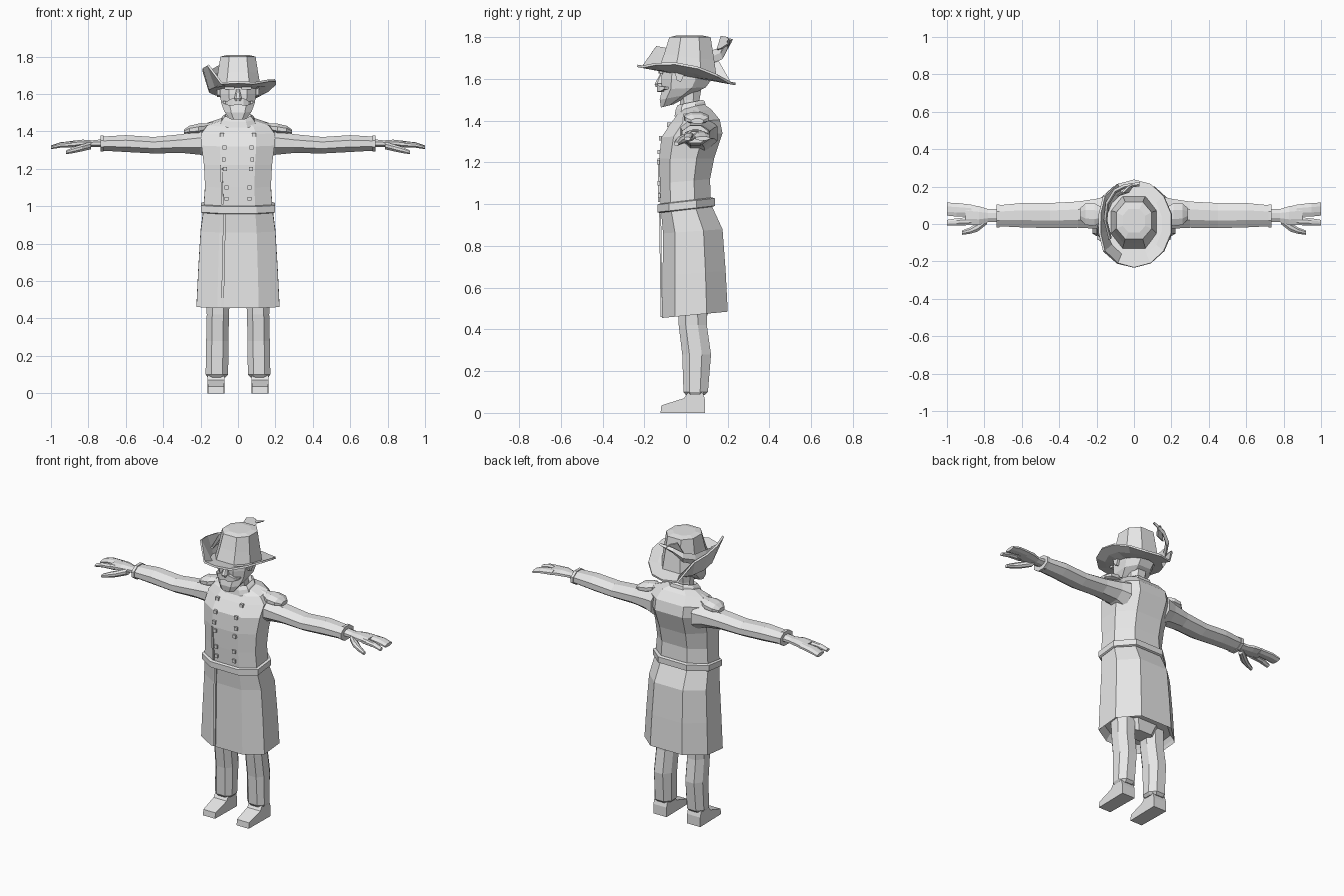
import bpy, bmesh, math
from mathutils import Vector

grey = bpy.data.materials.new("plain grey")
grey.diffuse_color = (0.8, 0.8, 0.8, 1)


def finish(name, bm):
    bmesh.ops.recalc_face_normals(bm, faces=bm.faces)
    me = bpy.data.meshes.new(name)
    bm.to_mesh(me)
    bm.free()
    me.materials.append(grey)
    ob = bpy.data.objects.new(name, me)
    bpy.context.collection.objects.link(ob)
    return ob


def loft(name, rings, caps=True):
    bm = bmesh.new()
    vs = [[bm.verts.new(p) for p in r] for r in rings]
    n = len(vs[0])
    for a, b in zip(vs, vs[1:]):
        for i in range(n):
            j = (i + 1) % n
            bm.faces.new((a[i], a[j], b[j], b[i]))
    if caps:
        bm.faces.new(vs[0][::-1])
        bm.faces.new(vs[-1])
    return finish(name, bm)


def level(z, w, yf, yb, rise=0.0, cx=0.0, flat=0.5, s0=0.2, s1=0.68):
    """Eight-sided horizontal section; rise lifts its back edge."""
    d = yb - yf
    pts = [(-w * flat, 0), (w * flat, 0), (w, s0), (w, s1),
           (w * flat, 1), (-w * flat, 1), (-w, s1), (-w, s0)]
    return [Vector((cx + x, yf + t * d, z + rise * t)) for x, t in pts]


def across(x, y0, y1, z0, z1, c=0.3):
    """Eight-sided section of a limb running sideways."""
    pts = [(c, 0), (1 - c, 0), (1, c), (1, 1 - c), (1 - c, 1), (c, 1), (0, 1 - c), (0, c)]
    return [Vector((x, y0 + (y1 - y0) * a, z0 + (z1 - z0) * b)) for a, b in pts]


def plate(name, pts, t):
    """Thin sheet from an outline, thickened."""
    bm = bmesh.new()
    bm.faces.new([bm.verts.new(p) for p in pts])
    ob = finish(name, bm)
    m = ob.modifiers.new("thickness", 'SOLIDIFY')
    m.thickness, m.offset = t, 0
    return ob


def box(name, c, s):
    bm = bmesh.new()
    bmesh.ops.create_cube(bm, size=1)
    for v in bm.verts:
        v.co = Vector((v.co.x * s[0] + c[0], v.co.y * s[1] + c[1], v.co.z * s[2] + c[2]))
    return finish(name, bm)


# Coat: hollow lip at the hem, skirt, waist, chest, shoulders
loft("coat", [
    level(0.50, 0.20, -0.09, 0.17, 0.03),
    level(0.475, 0.215, -0.105, 0.19, 0.03),
    level(0.455, 0.222, -0.115, 0.20, 0.03),
    level(0.66, 0.212, -0.112, 0.19, 0.02),
    level(0.86, 0.20, -0.11, 0.175, 0.02),
    level(0.97, 0.185, -0.12, 0.12, 0.03),
    level(1.10, 0.176, -0.125, 0.115, 0.02),
    level(1.22, 0.182, -0.128, 0.135),
    level(1.32, 0.195, -0.118, 0.175, 0.02),
    level(1.385, 0.195, -0.075, 0.162, 0.02, s0=0.25),
    level(1.425, 0.165, -0.045, 0.12, 0.03),
    level(1.45, 0.09, -0.03, 0.085, 0.03)])

# Belt
loft("belt", [
    level(0.958, 0.19, -0.128, 0.13, 0.03),
    level(0.962, 0.197, -0.137, 0.138, 0.03),
    level(0.998, 0.197, -0.137, 0.138, 0.03),
    level(1.002, 0.185, -0.126, 0.125, 0.03)])

# Overlapping front edge of the coat
plate("skirt_overlap", [(-0.09, -0.117, 0.46), (-0.076, -0.117, 0.46),
                        (-0.065, -0.124, 0.96), (-0.079, -0.124, 0.96)], 0.009)
plate("chest_overlap", [(-0.088, -0.128, 1.01), (-0.077, -0.129, 1.01),
                        (-0.085, -0.131, 1.22), (-0.095, -0.131, 1.22)], 0.009)

# Two columns of buttons
for z, x, y in [(1.38, 0.085, -0.082), (1.315, 0.072, -0.121), (1.25, 0.076, -0.127),
                (1.20, 0.07, -0.129), (1.10, 0.062, -0.127), (1.04, 0.062, -0.125)]:
    for s in (-1, 1):
        box("button", (s * x, y, z), (0.021, 0.018, 0.021))

# Collar and neck
loft("collar", [level(1.42, 0.10, -0.055, 0.10, 0.03), level(1.452, 0.085, -0.05, 0.09, 0.04),
                level(1.475, 0.07, -0.04, 0.08, 0.025), level(1.46, 0.055, -0.025, 0.065, 0.02)])
loft("neck", [level(1.42, 0.052, -0.025, 0.07), level(1.50, 0.05, -0.03, 0.065),
              level(1.56, 0.055, -0.04, 0.075)])

# Head
loft("head", [
    level(1.463, 0.045, -0.12, -0.06, 0.015),
    level(1.50, 0.073, -0.126, 0.035, 0.03),
    level(1.55, 0.09, -0.115, 0.095, 0.01),
    level(1.60, 0.097, -0.118, 0.125),
    level(1.68, 0.097, -0.11, 0.12, -0.02)])
loft("nose", [level(1.562, 0.017, -0.145, -0.10), level(1.575, 0.02, -0.15, -0.10),
              level(1.625, 0.009, -0.124, -0.10)])
for s in (-1, 1):
    loft("ear", [[Vector((s * x, y, z)) for y, z in
                  [(-0.055, 1.64), (-0.045, 1.595), (-0.025, 1.585), (-0.005, 1.63), (-0.01, 1.66), (-0.05, 1.66)]]
                 for x in (0.08, 0.112)])
    plate("eyebrow", [(s * 0.018, -0.123, 1.625), (s * 0.07, -0.119, 1.625),
                      (s * 0.072, -0.119, 1.637), (s * 0.018, -0.123, 1.64)], 0.018)
    # Moustache half
    loft("moustache", [[Vector((s * x, y, z)) for y, z in
                        [(-0.105, z0), (-0.105 - d, z0), (-0.105 - d, z1), (-0.105, z1)]]
                       for x, z0, z1, d in [(0, 1.545, 1.57, 0.035), (0.03, 1.538, 1.578, 0.035),
                                            (0.055, 1.54, 1.563, 0.02), (0.08, 1.552, 1.562, -0.02)]])

# Hat brim: tilted, one side folded up
N = 14
rings = []
for k, (rx, ry, cy) in enumerate([(0.10, 0.125, 0.01), (0.155, 0.18, 0.0), (0.205, 0.235, 0.002)]):
    ring = []
    for i in range(N):
        a = 2 * math.pi * (i + 0.5) / N
        x, y = rx * math.cos(a), cy + ry * math.sin(a)
        z = 1.663 - 0.185 * (y + 0.235) + 0.5 * max(0, x - 0.11)
        if k == 2 and x < -0.10:
            z += min(0.11, (-x - 0.10) * 1.8)
            x = max(x, -0.183)
        ring.append(Vector((x, y, z)))
    rings.append(ring)
brim = loft("hat_brim", rings, caps=False)
m = brim.modifiers.new("thickness", 'SOLIDIFY')
m.thickness, m.offset = 0.012, 0

# Hat crown and band
loft("hat_crown", [level(1.65, 0.122, -0.13, 0.148, -0.05, s0=0.28, s1=0.72),
                   level(1.72, 0.108, -0.105, 0.135, -0.03, s0=0.28, s1=0.72),
                   level(1.80, 0.094, -0.08, 0.118, 0.0, s0=0.28, s1=0.72),
                   level(1.808, 0.06, -0.045, 0.08, 0.0, s0=0.28, s1=0.72)])

# Feather curling round the side to the back
path = [(-0.125, -0.08, 1.69, 0.02), (-0.15, 0.02, 1.70, 0.055), (-0.14, 0.11, 1.70, 0.065),
        (-0.10, 0.175, 1.725, 0.06), (-0.05, 0.20, 1.765, 0.035), (0.03, 0.212, 1.79, 0.008)]
loft("feather", [[Vector((x, y, z - h / 2)), Vector((x * 1.08, y * 1.06, z)),
                  Vector((x, y, z + h / 2)), Vector((x * 0.95, y * 0.95, z))]
                 for x, y, z, h in path])
plate("feather_tip", [(-0.09, 0.15, 1.74), (-0.03, 0.17, 1.745), (0.0, 0.215, 1.775),
                      (-0.03, 0.20, 1.80), (-0.06, 0.17, 1.805)], 0.009)

for s in (-1, 1):
    # Sleeve
    loft("sleeve", [across(s * x, *r) for x, *r in [
        (0.14, -0.05, 0.15, 1.25, 1.425), (0.20, -0.025, 0.135, 1.275, 1.405),
        (0.30, -0.02, 0.12, 1.285, 1.385), (0.45, -0.022, 0.112, 1.282, 1.37),
        (0.60, -0.018, 0.112, 1.29, 1.38), (0.725, -0.012, 0.10, 1.297, 1.372)]])
    loft("cuff", [across(s * x, -0.018, 0.105, 1.292, 1.378) for x in (0.718, 0.736)])
    # Hand
    loft("palm", [across(s * x, *r) for x, *r in [
        (0.71, 0.01, 0.08, 1.315, 1.36), (0.78, 0.01, 0.08, 1.318, 1.352),
        (0.83, -0.005, 0.095, 1.318, 1.356), (0.90, -0.005, 0.105, 1.318, 1.348)]])
    loft("fingers", [across(s * x, *r) for x, *r in [
        (0.87, 0.04, 0.103, 1.318, 1.35), (0.95, 0.04, 0.113, 1.313, 1.342),
        (1.0, 0.045, 0.114, 1.305, 1.325)]])
    loft("index_finger", [across(s * x, *r) for x, *r in [
        (0.87, -0.006, 0.038, 1.316, 1.348), (0.95, -0.008, 0.03, 1.313, 1.34),
        (1.0, -0.008, 0.022, 1.305, 1.322)]])
    loft("thumb", [across(s * x, *r) for x, *r in [
        (0.785, 0.0, 0.045, 1.305, 1.345), (0.835, -0.04, 0.01, 1.293, 1.33),
        (0.875, -0.052, -0.018, 1.285, 1.318), (0.92, -0.058, -0.035, 1.278, 1.298)]])
    # Shoulder strap and epaulette
    loft("shoulder_strap", [across(s * x, *r) for x, *r in [
        (0.09, 0.015, 0.075, 1.43, 1.462), (0.20, 0.01, 0.09, 1.395, 1.435)]])
    loft("epaulette", [across(s * x, *r) for x, *r in [
        (0.175, 0.01, 0.09, 1.395, 1.442), (0.21, -0.01, 0.11, 1.385, 1.442),
        (0.26, -0.005, 0.11, 1.385, 1.43), (0.288, 0.025, 0.085, 1.385, 1.41)]])
    # Trouser leg
    loft("trouser_leg", [level(z, w, f, b, cx=s * c, s0=0.25) for z, w, f, b, c in [
        (0.085, 0.048, 0.0, 0.09, 0.115), (0.10, 0.06, -0.012, 0.105, 0.113),
        (0.28, 0.06, -0.018, 0.12, 0.11), (0.42, 0.059, -0.035, 0.10, 0.108),
        (0.54, 0.065, -0.04, 0.10, 0.105)]])
    # Shoe: profile swept across its width
    side = [(-0.122, 0), (0.092, 0), (0.092, 0.06), (0.08, 0.10), (0.01, 0.10), (-0.01, 0.07), (-0.118, 0.036)]
    loft("shoe", [[Vector((s * (0.118 + w * (1.0 if y > -0.05 else 0.92)), y, z)) for y, z in side]
                  for w in (-0.046, 0.046)])

# Trouser seat under the coat
loft("trouser_seat", [level(0.46, 0.09, 0.0, 0.10), level(0.56, 0.16, -0.06, 0.13)])
